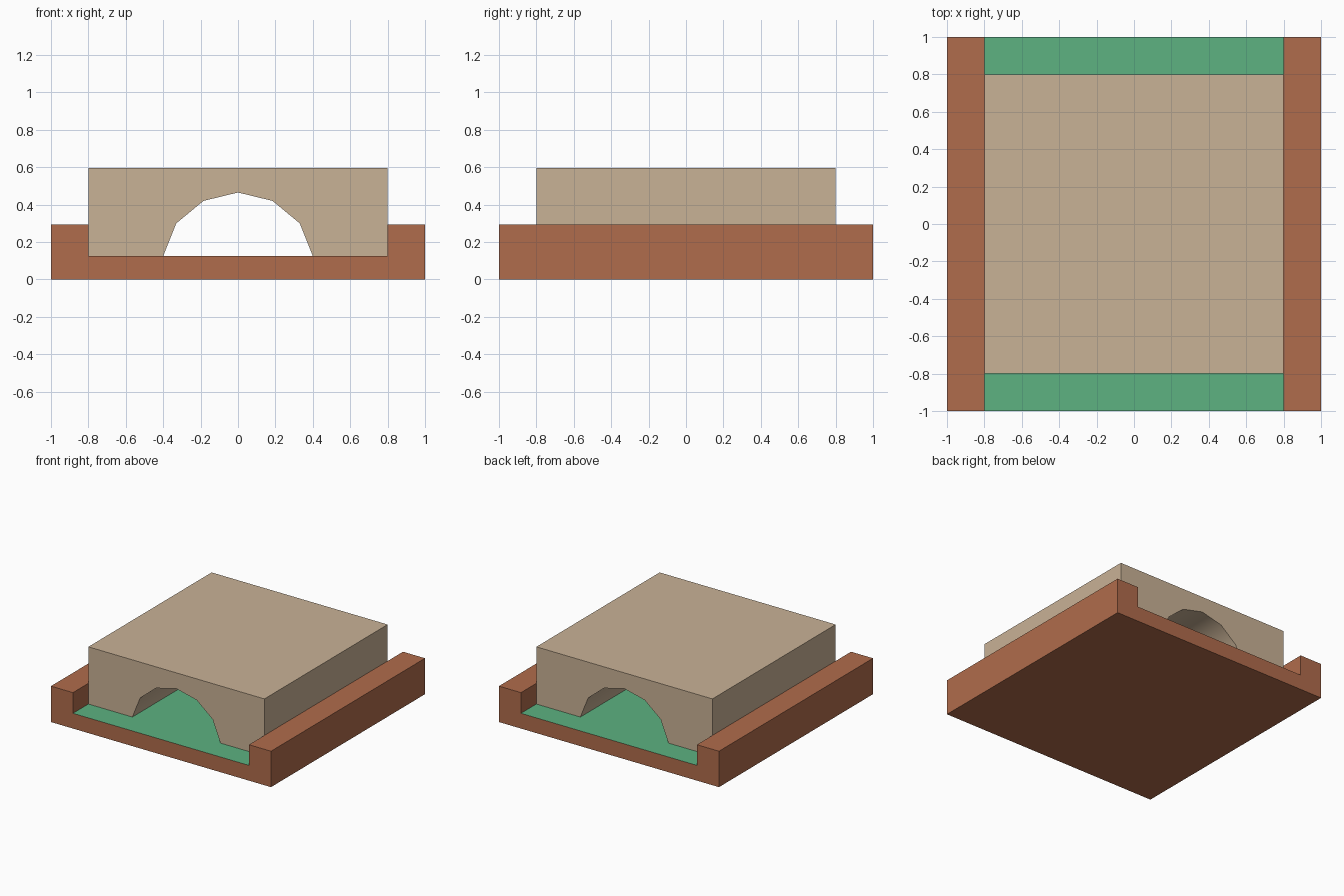
import bpy
import bmesh
import math

if "Cube" in bpy.data.objects:
    bpy.data.objects.remove(bpy.data.objects["Cube"])


def material(name, rgb):
    m = bpy.data.materials.new(name)
    m.diffuse_color = (*rgb, 1.0)
    m.use_nodes = True
    m.node_tree.nodes["Principled BSDF"].inputs["Base Color"].default_value = m.diffuse_color
    return m


brick = material("brick brown", (0.434, 0.150, 0.072))
tan = material("sand tan", (0.584, 0.445, 0.305))
green = material("grass green", (0.109, 0.445, 0.220))


def mirrored(half):
    """Complete an x/z outline from its right half (points on x = 0 are not repeated)."""
    return half + [(-x, z) for x, z in reversed(half) if x > 0]


def extrude_profile(name, outline, half_depth, mats):
    """Extrude an x/z outline along y, centred on y = 0."""
    bm = bmesh.new()
    face = bm.faces.new([bm.verts.new((x, -half_depth, z)) for x, z in outline])
    ext = bmesh.ops.extrude_face_region(bm, geom=[face])["geom"]
    new_verts = [v for v in ext if isinstance(v, bmesh.types.BMVert)]
    bmesh.ops.translate(bm, verts=new_verts, vec=(0, 2 * half_depth, 0))
    bmesh.ops.recalc_face_normals(bm, faces=bm.faces)
    mesh = bpy.data.meshes.new(name)
    bm.to_mesh(mesh)
    bm.free()
    for m in mats:
        mesh.materials.append(m)
    obj = bpy.data.objects.new(name, mesh)
    bpy.context.collection.objects.link(obj)
    return obj


FLOOR, RIM, TOP = 0.125, 0.295, 0.595

# Channel base: raised kerbs on both sides, green floor between them
base = extrude_profile(
    "channel_base",
    mirrored([(1, 0), (1, RIM), (0.8, RIM), (0.8, FLOOR)]),
    1.0, [brick, green])
for p in base.data.polygons:
    if p.normal.z > 0.9 and p.center.z < RIM - 0.05:
        p.material_index = 1

# Block with a faceted arch tunnel running front to back
arch = [(0.185, 0.42), (0.33, 0.30), (0.4, FLOOR)]
half = [(0, 0.465)] + arch + [(0.8, FLOOR), (0.8, TOP)]
block = extrude_profile("arched_block", mirrored(half), 0.8, [tan])

# Smooth the tunnel vault, keep the corners sharp
bpy.context.view_layer.objects.active = block
block.select_set(True)
bpy.ops.object.shade_smooth_by_angle(angle=math.radians(35))
